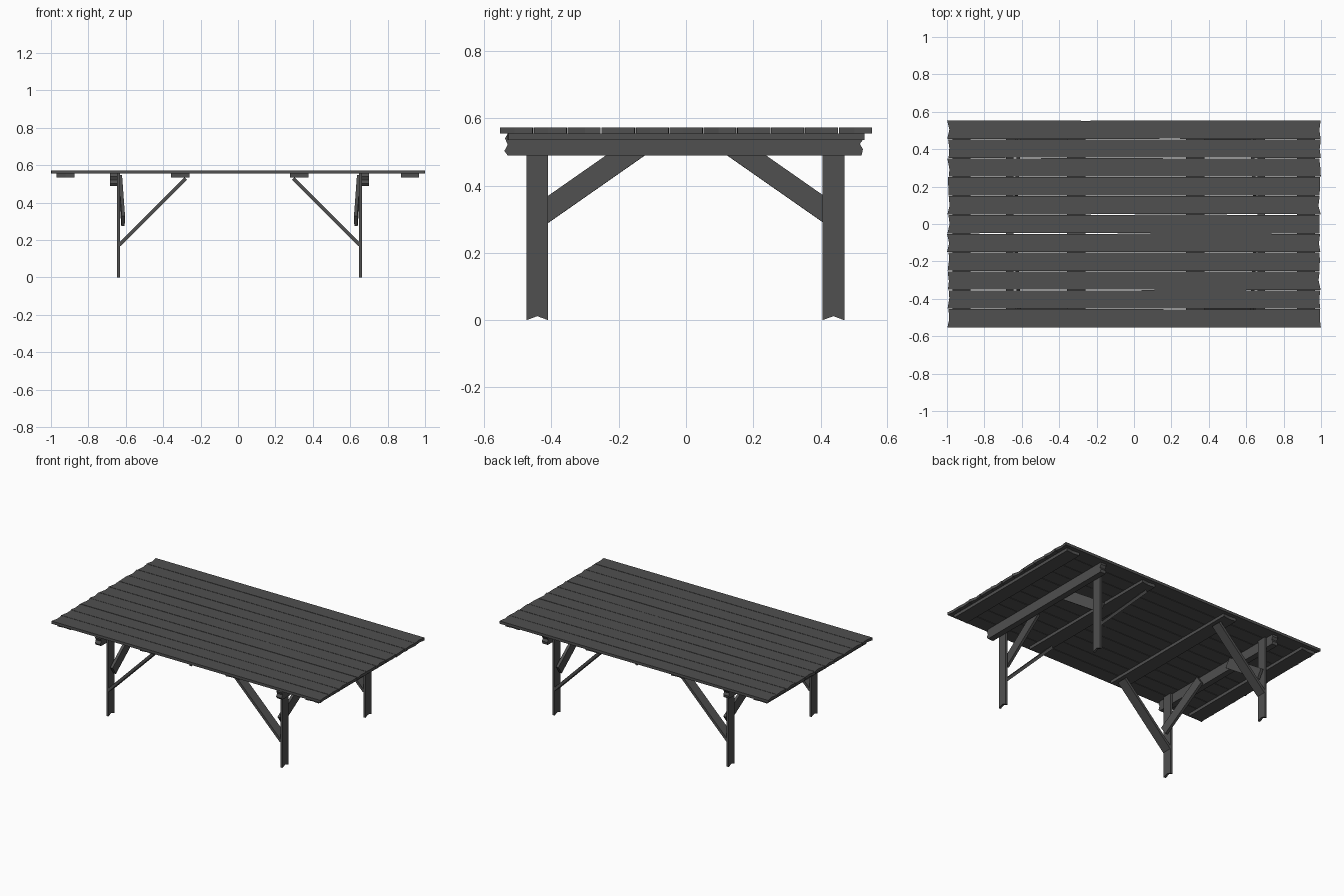
import bpy, bmesh, random
from mathutils import Vector, Matrix

if "Cube" in bpy.data.objects:
    bpy.data.objects.remove(bpy.data.objects["Cube"])

random.seed(4)

# Dark stained wood
wood = bpy.data.materials.new("dark_wood")
wood.diffuse_color = (0.08, 0.08, 0.08, 1)
wood.use_nodes = True
wood.node_tree.nodes["Principled BSDF"].inputs["Base Color"].default_value = wood.diffuse_color


def finish(name, bm):
    bmesh.ops.recalc_face_normals(bm, faces=bm.faces)
    me = bpy.data.meshes.new(name)
    bm.to_mesh(me)
    bm.free()
    me.materials.append(wood)
    ob = bpy.data.objects.new(name, me)
    bpy.context.collection.objects.link(ob)
    return ob


def prism(name, pts, lo, hi, axis):
    """Extrude a 2D outline along x (outline in yz) or z (outline in xy)."""
    bm = bmesh.new()
    place = (lambda a, b: (lo, a, b)) if axis == 'x' else (lambda a, b: (a, b, lo))
    face = bm.faces.new([bm.verts.new(place(a, b)) for a, b in pts])
    ext = bmesh.ops.extrude_face_region(bm, geom=[face])
    shift = Vector((hi - lo, 0, 0)) if axis == 'x' else Vector((0, 0, hi - lo))
    bmesh.ops.translate(bm, vec=shift,
                        verts=[v for v in ext['geom'] if isinstance(v, bmesh.types.BMVert)])
    # Close the starting side if the extrusion removed it
    bmesh.ops.holes_fill(bm, edges=[e for e in bm.edges if e.is_boundary])
    return finish(name, bm)


def brace(name, p, q, side, width, thick):
    """Straight board from p to q, its width lying closest to the side direction."""
    p, q = Vector(p), Vector(q)
    d = (q - p).normalized()
    w = (Vector(side) - d * d.dot(Vector(side))).normalized()
    rot = Matrix((d, w, d.cross(w))).transposed().to_4x4()
    bm = bmesh.new()
    bmesh.ops.create_cube(bm, size=1, matrix=Matrix.Translation((p + q) / 2) @ rot
                          @ Matrix.Diagonal(((q - p).length, width, thick, 1)))
    return finish(name, bm)


def j(a):
    return random.uniform(-a, a)


# Tabletop planks with rough sawn ends and slightly wavy edges
pitch = 0.1008
for i in range(11):
    y = (i - 5) * pitch
    h = 0.0488
    xs = (-0.995, -0.35, 0.3, 0.995)
    pts = [(x + (j(0.005) if abs(x) > 0.9 else j(0.1)), y - h + j(0.001)) for x in xs]
    pts.append((0.991 + j(0.005), y + j(0.01)))
    pts += [(x + (j(0.005) if abs(x) > 0.9 else j(0.1)), y + h + j(0.001)) for x in reversed(xs)]
    pts.append((-0.991 + j(0.005), y + j(0.01)))
    prism(f"top_plank_{i + 1}", pts, 0.555, 0.573, 'z')

# Flat battens under the planks
for i, x in enumerate((-0.922, -0.308, 0.328, 0.92)):
    pts = [(x - 0.049, -0.53), (x, -0.522), (x + 0.049, -0.528),
           (x + 0.049, 0.53), (x, 0.524), (x - 0.049, 0.528)]
    prism(f"batten_{i + 1}", pts, 0.535, 0.555, 'z')

CX = 0.008
for s, end in ((-1, "left"), (1, "right")):
    def X(d):
        return CX + s * d

    # Cross beam with ragged ends
    prism(f"{end}_beam", [(-0.53, 0.49), (0.522, 0.49), (0.526, 0.508), (0.517, 0.524),
                          (0.528, 0.54), (0.526, 0.555), (-0.53, 0.555), (-0.538, 0.54),
                          (-0.53, 0.522), (-0.54, 0.503)], X(0.653), X(0.693), 'x')

    for t, side in ((-1, "front"), (1, "back")):
        yc = t * 0.44 - 0.002
        # Leg with notched foot
        prism(f"{end}_{side}_leg", [(yc - 0.0325, 0), (yc, 0.012), (yc + 0.0325, 0),
                                    (yc + 0.0325, 0.555), (yc - 0.0325, 0.555)],
              X(0.639), X(0.654), 'x')
        # Diagonal brace from leg to beam
        brace(f"{end}_{side}_cross_brace", (X(0.622), t * 0.449, 0.302),
              (X(0.638), t * 0.134, 0.522), (0, 0, 1), 0.066, 0.018)
        # Diagonal brace from leg to inner batten
        brace(f"{end}_{side}_long_brace", (X(0.642), yc, 0.174),
              (X(0.287), yc, 0.53), (0, 1, 0), 0.065, 0.018)
